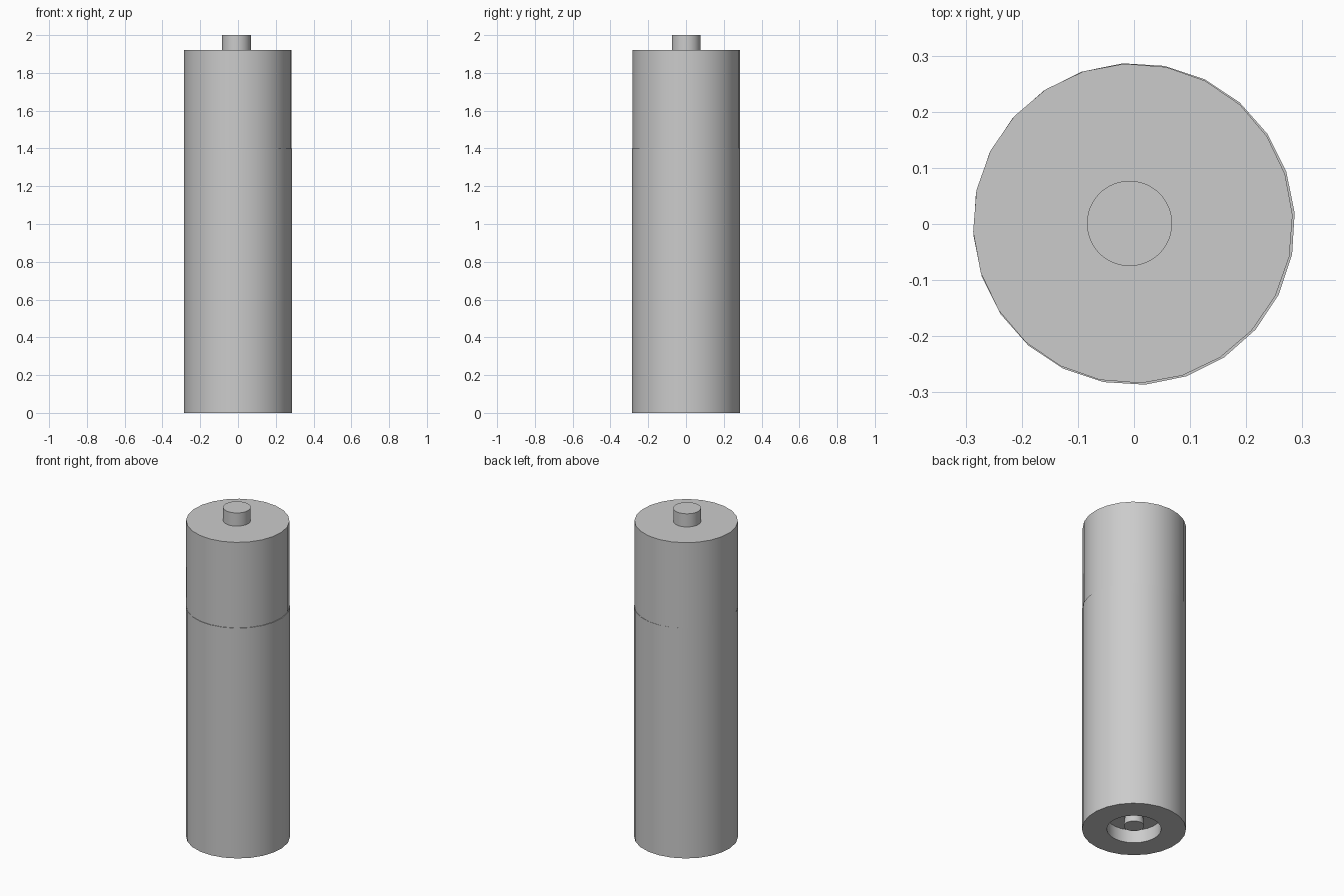
import bpy
import bmesh
from math import cos, sin, tau, radians

cube = bpy.data.objects.get("Cube")
if cube:
    bpy.data.objects.remove(cube)

grey = bpy.data.materials.new("plain grey")
grey.use_nodes = True
colour = (0.6, 0.6, 0.6, 1)
grey.diffuse_color = colour
grey.node_tree.nodes["Principled BSDF"].inputs["Base Color"].default_value = colour


def lathe(name, profile, sides, turn=0, centre=(0, 0)):
    """Turn a (radius, height) profile about z; radius 0 is a closing point."""
    bm = bmesh.new()
    rings = []
    for r, z in profile:
        angles = [radians(turn) + tau * i / sides for i in range(sides)]
        rings.append([bm.verts.new((centre[0] + r * cos(a), centre[1] + r * sin(a), z))
                      for a in angles])
    for low, high in zip(rings, rings[1:]):
        for i in range(sides):
            j = (i + 1) % sides
            bm.faces.new((low[i], low[j], high[j], high[i]))
    bm.faces.new(rings[0][::-1])
    bm.faces.new(rings[-1])
    bmesh.ops.recalc_face_normals(bm, faces=bm.faces)
    mesh = bpy.data.meshes.new(name)
    bm.to_mesh(mesh)
    bm.free()
    mesh.materials.append(grey)
    obj = bpy.data.objects.new(name, mesh)
    bpy.context.collection.objects.link(obj)
    bpy.ops.object.select_all(action="DESELECT")
    obj.select_set(True)
    bpy.context.view_layer.objects.active = obj
    bpy.ops.object.shade_smooth_by_angle(angle=radians(30))
    return obj


# Main sleeve with a round recess in its base
lathe("lower_case", [(0.15, 0.08), (0.15, 0), (0.287, 0), (0.287, 1.4)], 24, turn=4)

# Slightly offset upper sleeve
lathe("upper_case", [(0.285, 1.4), (0.285, 1.92)], 24, turn=3, centre=(-0.002, 0.001))

# Contact button on top and the small one inside the base recess
lathe("top_contact", [(0.076, 1.92), (0.076, 2)], 48, centre=(-0.008, 0.001))
lathe("base_contact", [(0.056, 0.02), (0.05, 0.08)], 32)
